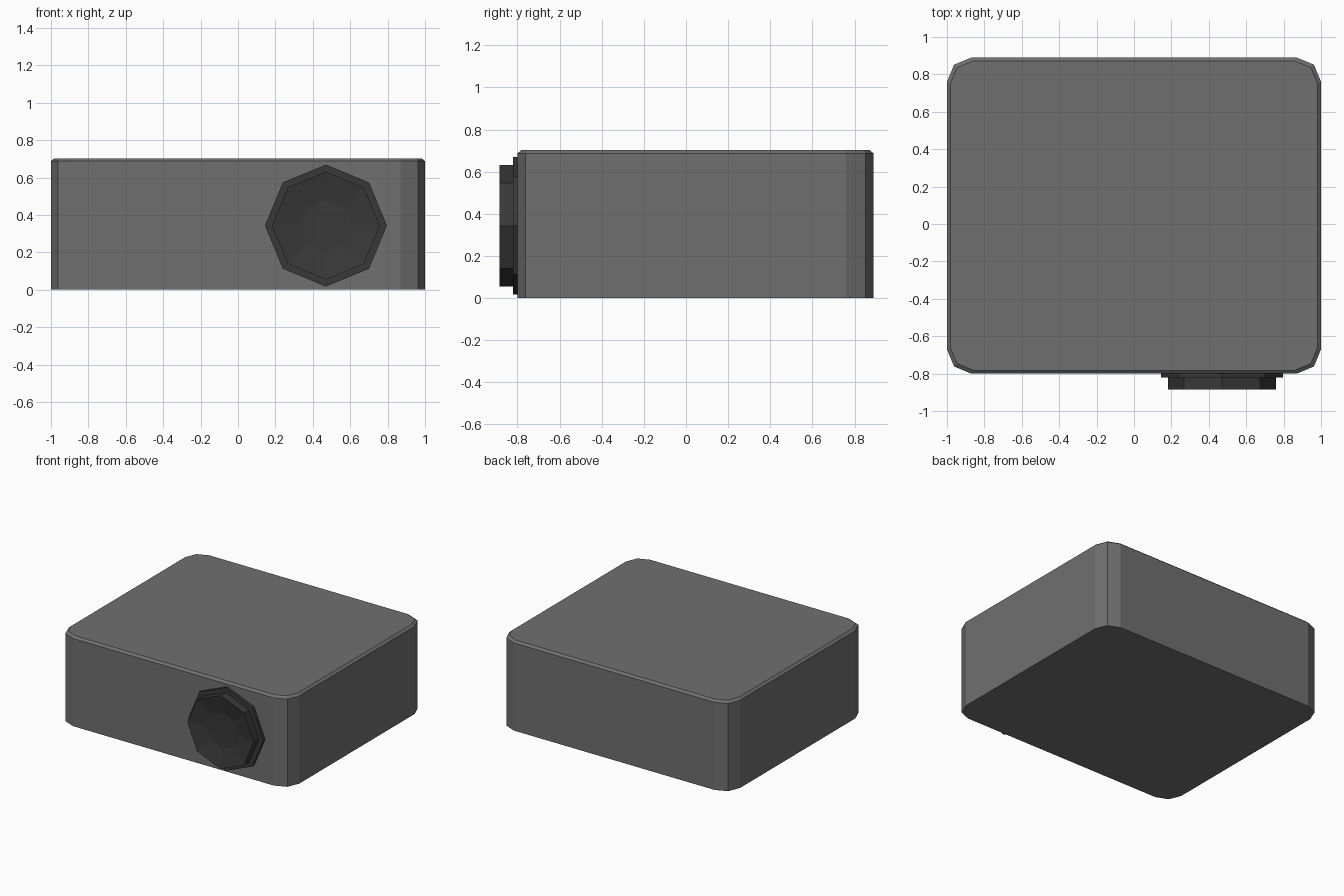
import bpy, bmesh, math

if "Cube" in bpy.data.objects:
    bpy.data.objects.remove(bpy.data.objects["Cube"])


def material(name, v):
    m = bpy.data.materials.new(name)
    m.diffuse_color = (v, v, v, 1)
    m.use_nodes = True
    m.node_tree.nodes["Principled BSDF"].inputs["Base Color"].default_value = m.diffuse_color
    return m


def loft(name, rings, mat):
    """Skin a stack of equal-sized rings and cap both ends."""
    bm = bmesh.new()
    loops = [[bm.verts.new(p) for p in r] for r in rings]
    n = len(loops[0])
    for a, b in zip(loops, loops[1:]):
        for i in range(n):
            j = (i + 1) % n
            bm.faces.new((a[i], a[j], b[j], b[i]))
    bm.faces.new(loops[0][::-1])
    bm.faces.new(loops[-1])
    bmesh.ops.recalc_face_normals(bm, faces=bm.faces)
    me = bpy.data.meshes.new(name)
    bm.to_mesh(me)
    bm.free()
    me.materials.append(mat)
    ob = bpy.data.objects.new(name, me)
    bpy.context.collection.objects.link(ob)
    return ob


grey = material("mid grey", 0.16)
dark = material("dark grey", 0.040)


# Case: rounded rectangle with a small chamfer round the top
def case_ring(inset, z, r=0.13, seg=2):
    pts = []
    hx, hy, cy = 1.0 - inset, 0.845 - inset, 0.045
    r -= inset * 0.4
    for k, (sx, sy) in enumerate([(1, 1), (-1, 1), (-1, -1), (1, -1)]):
        for s in range(seg + 1):
            a = math.pi / 2 * (k + s / seg)
            pts.append((sx * (hx - r) + r * math.cos(a),
                        cy + sy * (hy - r) + r * math.sin(a), z))
    return pts


loft("projector_case", [case_ring(0, 0), case_ring(0, 0.687), case_ring(0.018, 0.703)], grey)


# Lens: octagonal flange, barrel and shallow dished glass
def lens_ring(r, y):
    return [(0.47 + r * math.cos(i * math.pi / 4), y,
             0.343 + r * math.sin(i * math.pi / 4)) for i in range(8)]


loft("lens", [lens_ring(0.326, -0.79), lens_ring(0.326, -0.822),
              lens_ring(0.288, -0.822), lens_ring(0.288, -0.886),
              lens_ring(0.14, -0.858)], dark)
